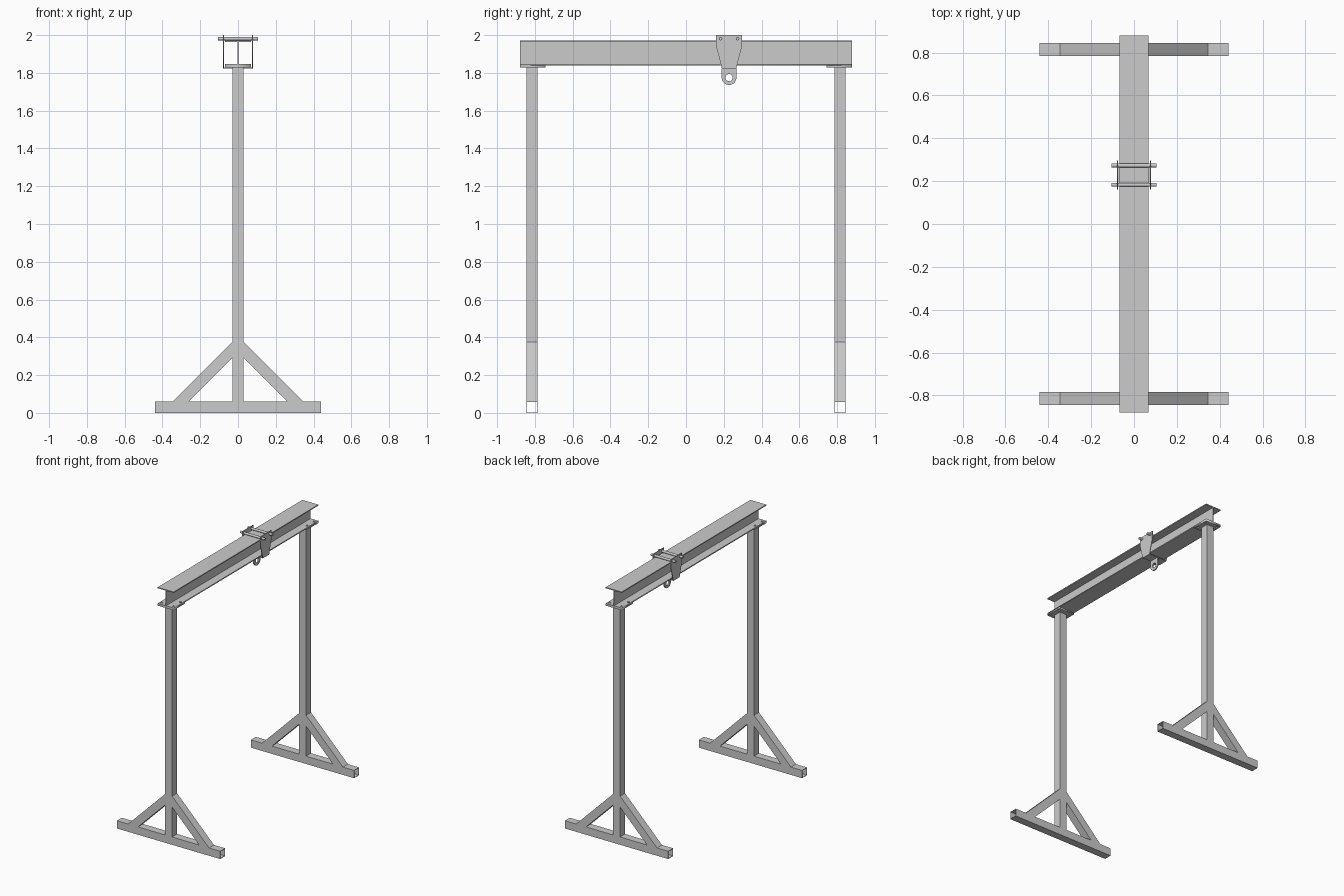
import bpy, bmesh, math
from mathutils import Matrix, Vector

if "Cube" in bpy.data.objects:
    bpy.data.objects.remove(bpy.data.objects["Cube"])


def add(name, mesh):
    ob = bpy.data.objects.new(name, mesh)
    bpy.context.collection.objects.link(ob)
    return ob


def box(name, lo, hi):
    lo, hi = Vector(lo), Vector(hi)
    bm = bmesh.new()
    bmesh.ops.create_cube(bm, size=1, matrix=Matrix.Translation((lo + hi) / 2)
                          @ Matrix.Diagonal((hi - lo).to_4d()))
    me = bpy.data.meshes.new(name)
    bm.to_mesh(me)
    bm.free()
    return add(name, me)


def tube(name, place, half=0.03, wall=0.003):
    """Hollow square tube; place(u, v, end) maps section points to space."""
    bm = bmesh.new()
    rings = [[bm.verts.new(place(su * h, sv * h, end))
              for su, sv in ((-1, -1), (1, -1), (1, 1), (-1, 1))]
             for h, end in ((half, 0), (half, 1), (half - wall, 1), (half - wall, 0))]
    for k in range(4):
        a, b = rings[k], rings[(k + 1) % 4]
        for i in range(4):
            j = (i + 1) % 4
            bm.faces.new((a[i], a[j], b[j], b[i]))
    bmesh.ops.recalc_face_normals(bm, faces=bm.faces)
    me = bpy.data.meshes.new(name)
    bm.to_mesh(me)
    bm.free()
    return add(name, me)


def arc(cx, cy, r, a0=0, a1=360, n=24):
    closed = a1 - a0 == 360
    return [(cx + r * math.cos(math.radians(a0 + (a1 - a0) * i / (n if closed else n - 1))),
             cy + r * math.sin(math.radians(a0 + (a1 - a0) * i / (n if closed else n - 1))))
            for i in range(n)]


def plate(name, outlines, thick, matrix):
    """Flat plate from outlines (first is the edge, the rest are holes)."""
    cu = bpy.data.curves.new(name, 'CURVE')
    cu.dimensions, cu.fill_mode, cu.extrude = '2D', 'BOTH', thick / 2
    for pts in outlines:
        sp = cu.splines.new('POLY')
        sp.points.add(len(pts) - 1)
        for p, (x, y) in zip(sp.points, pts):
            p.co = (x, y, 0, 1)
        sp.use_cyclic_u = True
    tmp = add(name + "_outline", cu)
    bpy.context.view_layer.update()
    me = bpy.data.meshes.new_from_object(tmp)
    bpy.data.objects.remove(tmp)
    bpy.data.curves.remove(cu)
    bm = bmesh.new()
    bm.from_mesh(me)
    bmesh.ops.remove_doubles(bm, verts=bm.verts, dist=1e-5)
    bmesh.ops.transform(bm, matrix=matrix, verts=bm.verts)
    bmesh.ops.recalc_face_normals(bm, faces=bm.faces)
    bm.to_mesh(me)
    bm.free()
    me.name = name
    return add(name, me)


def flat(z):
    return Matrix.Translation((0, 0, z))


def side(x):
    # local x -> world y, local y -> world z
    return Matrix(((0, 0, 1, x), (1, 0, 0, 0), (0, 1, 0, 0), (0, 0, 0, 1)))


def rect(x, y0, y1):
    return [(-x, y0), (x, y0), (x, y1), (-x, y1)]


def bolt_holes(s):
    return [arc(x, s * y, 0.008, n=16) for x in (-0.05, 0.05) for y in (0.77, 0.855)]


W, L, LEG_Y = 0.068, 0.88, 0.815

# Beam: two flanges and a web
box("beam_top_flange", (-W, -L, 1.963), (W, L, 1.971))
box("beam_web", (-0.003, -L, 1.847), (0.003, L, 1.963))
plate("beam_bottom_flange", [rect(W, -L, L)] + bolt_holes(1) + bolt_holes(-1),
      0.008, flat(1.843))

# Two legs: foot, post, braces and mounting plate
for s, end in ((-1, "front"), (1, "back")):
    yc = s * LEG_Y
    tube(end + "_foot", lambda u, v, e: ((-0.44, 0.44)[e], yc + u, 0.03 + v))
    tube(end + "_post", lambda u, v, e: (u, yc + v, (0.06, 1.829)[e]))
    for m, lr in ((-1, "left"), (1, "right")):
        def brace(u, v, e):
            k = 0.3625 + u * math.sqrt(2)
            x, z = ((0.03, k - 0.03), (k - 0.06, 0.06))[e]
            return (m * x, yc + v, z)
        tube(f"{end}_{lr}_brace", brace)
    plate(end + "_mounting_plate", [rect(W, *sorted((s * 0.745, s * L)))] + bolt_holes(s),
          0.010, flat(1.834))

# Hoist cradle: tapered cheeks, bottom plate and hanging eye
cy = 0.228
cheek = [(cy - 0.068, 2.0), (cy - 0.068, 1.94), (cy - 0.038, 1.824),
         (cy + 0.038, 1.824), (cy + 0.068, 1.94), (cy + 0.068, 2.0)]
for x, lr in ((-0.0765, "left"), (0.0765, "right")):
    plate(f"cradle_{lr}_cheek", [cheek], 0.005, side(x))
box("cradle_bottom_plate", (-0.074, cy - 0.038, 1.824), (0.074, cy + 0.038, 1.829))
eye = arc(cy, 1.775, 0.039, 180, 360) + [(cy + 0.039, 1.824), (cy - 0.039, 1.824)]
plate("lifting_eye", [eye, arc(cy, 1.775, 0.019)], 0.010, side(0))

# Cross rods resting on the beam
for y, nm in ((cy - 0.045, "front"), (cy + 0.045, "back")):
    bpy.ops.mesh.primitive_cylinder_add(vertices=24, radius=0.009, depth=0.21,
                                        location=(0, y, 1.981),
                                        rotation=(0, math.pi / 2, 0))
    bpy.context.object.name = f"cradle_{nm}_rod"
    bpy.ops.object.shade_smooth_by_angle()
